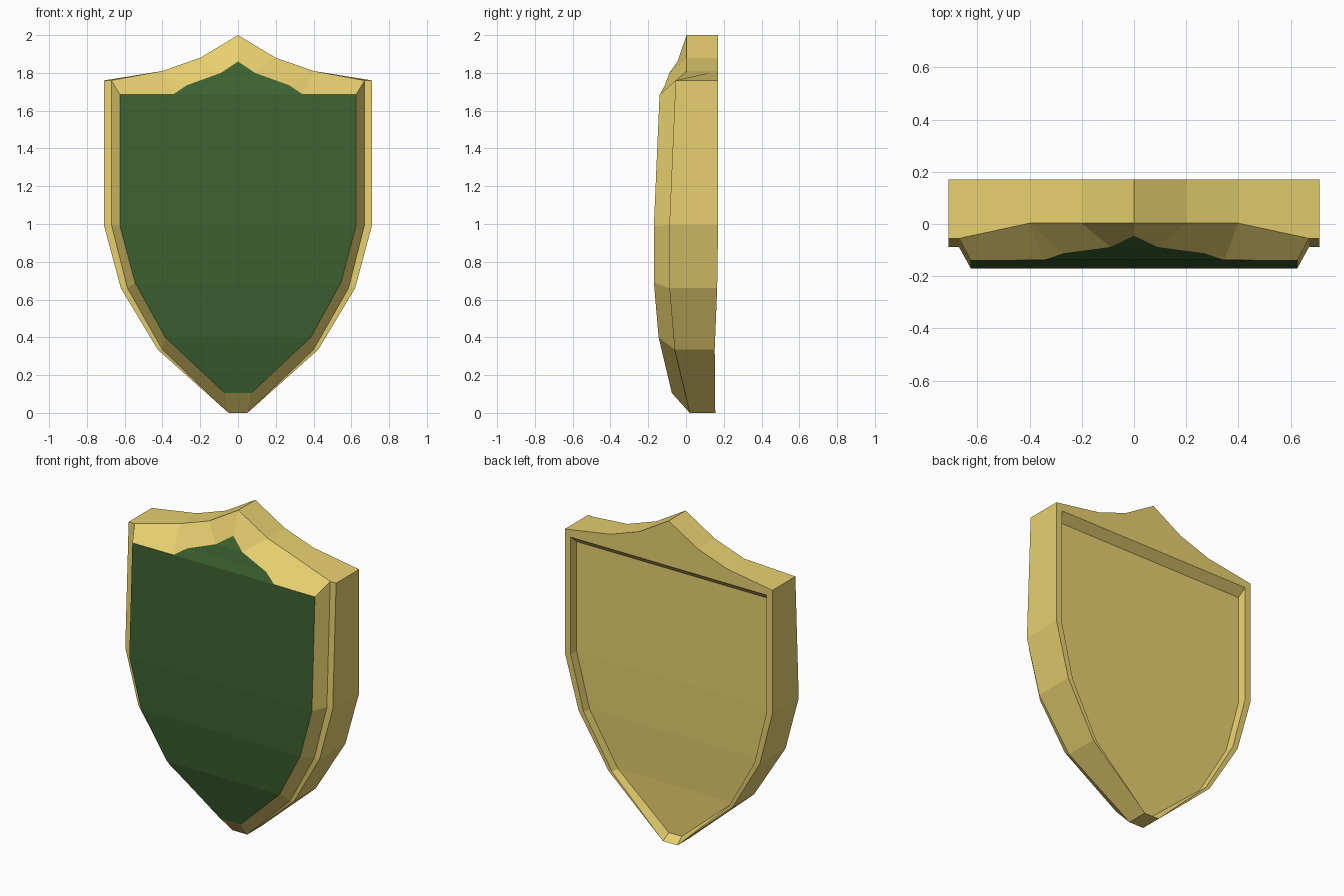
import bpy, bmesh

if "Cube" in bpy.data.objects:
    bpy.data.objects.remove(bpy.data.objects["Cube"])


def material(name, rgb):
    m = bpy.data.materials.new(name)
    m.diffuse_color = (*rgb, 1)
    m.use_nodes = True
    m.node_tree.nodes["Principled BSDF"].inputs["Base Color"].default_value = m.diffuse_color
    return m


# Side stations from shoulder to tip:
# z, outer x, inner rim x, front y, back y, panel x, panel y, panel z
stations = [
    (1.76, 0.71, 0.67, -0.055, 0.17, 0.625, -0.14, 1.685),
    (0.995, 0.71, 0.67, -0.088, 0.17, 0.625, -0.17, 0.99),
    (0.66, 0.62, 0.585, -0.088, 0.165, 0.545, -0.17, 0.69),
    (0.335, 0.425, 0.40, -0.06, 0.152, 0.385, -0.145, 0.40),
    (0.0, 0.05, 0.05, 0.02, 0.155, 0.07, -0.075, 0.105),
]
crest = [(0.4, 1.81), (0.2, 1.88), (0.0, 2.0)]
panel_crest = [(0.345, -0.138, 1.685), (0.27, -0.112, 1.735),
               (0.09, -0.088, 1.80), (0.0, -0.045, 1.86)]

# Lengthwise strips of the shield section
outer_back, outer_front, rim_front, panel, rim_back, floor = ([] for _ in range(6))
for i, (z, xo, xi, yf, yb, px, py, pz) in enumerate(stations):
    outer_back.append((xo, yb, z))
    outer_front.append((xo, yf, z))
    rim_front.append((xi, yf, z))
    panel.append((px, py, pz))
    rim_back.append((xi, yb, 1.72 if i == 0 else z))
    floor.append((xi - 0.006, yb - 0.05, {0: 1.675, 4: 0.035}.get(i, z)))


def mid(p):
    return (0, p[1], p[2])


faces = []          # right half: (points, material slot)
chain = [floor, rim_back, outer_back, outer_front, rim_front, panel]
for a, b in zip(chain, chain[1:]):
    for i in range(4):
        faces.append(((a[i], a[i + 1], b[i + 1], b[i]), 0))
    faces.append(((a[4], b[4], mid(b[4]), mid(a[4])), 0))

# Recess floor and green front panel
for strip, slot in ((floor, 0), (panel, 1)):
    for i in range(4):
        p, q = strip[i], strip[i + 1]
        if slot and i == 0:
            pc = panel_crest[0]
            faces.append(((p, q, mid(q), (0, pc[1], pc[2]), pc), 1))
        else:
            faces.append(((p, q, mid(q), mid(p)), slot))
g345, g27, g09, g0 = panel_crest
faces.append(((g345, g27, mid(g27), mid(g345)), 1))
faces.append(((g27, g09, mid(g09), mid(g27)), 1))
faces.append(((g09, g0, mid(g09)), 1))

# Recess top wall, crest top, crest back and sloping crest front
faces.append(((floor[0], rim_back[0], mid(rim_back[0]), mid(floor[0])), 0))
cb = [(x, 0.17, z) for x, z in crest]
cf = [(x, 0.003, z) for x, z in crest]
faces.append(((outer_back[0], cb[0], cf[0], rim_front[0], outer_front[0]), 0))
for i in range(2):
    faces.append(((cb[i], cb[i + 1], cf[i + 1], cf[i]), 0))
faces.append(((rim_back[0], outer_back[0], *cb, mid(rim_back[0])), 0))
faces += [((rim_front[0], cf[0], g345, panel[0]), 0),
          ((cf[0], g27, g345), 0),
          ((cf[0], cf[1], g09, g27), 0),
          ((cf[1], cf[2], g0, g09), 0)]

# Build both halves, weld and orient
bm = bmesh.new()
for s in (1, -1):
    for pts, slot in faces:
        unique = list(dict.fromkeys((s * x, y, z) for x, y, z in pts))
        if len(unique) > 2:
            f = bm.faces.new([bm.verts.new(p) for p in unique])
            f.material_index = slot
bmesh.ops.remove_doubles(bm, verts=bm.verts[:], dist=0.0005)
bmesh.ops.recalc_face_normals(bm, faces=bm.faces[:])
mesh = bpy.data.meshes.new("shield")
bm.to_mesh(mesh)
bm.free()
mesh.materials.append(material("gold", (0.80, 0.63, 0.16)))
mesh.materials.append(material("green", (0.045, 0.12, 0.03)))
shield = bpy.data.objects.new("shield", mesh)
bpy.context.collection.objects.link(shield)
